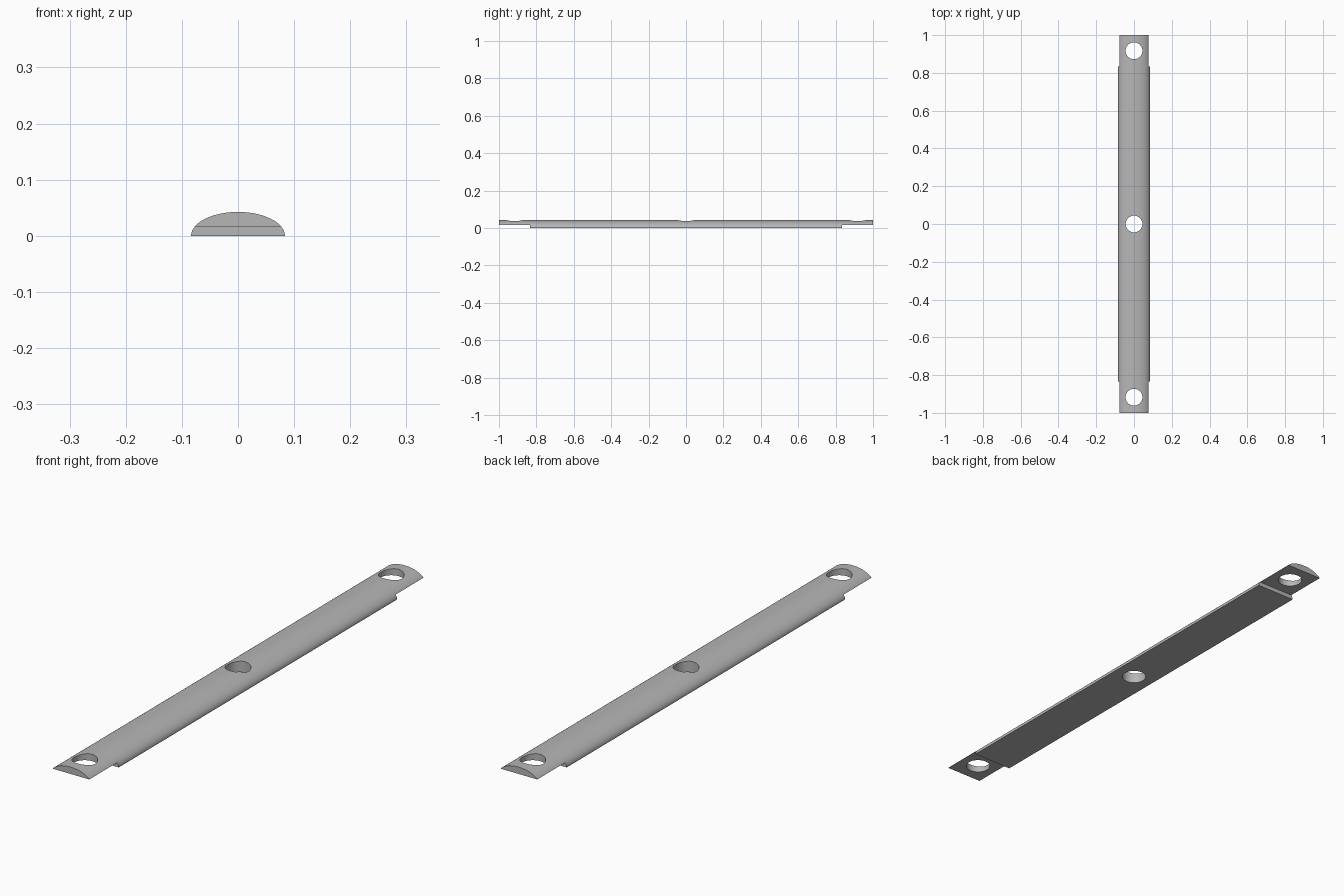
import bpy, bmesh, math

cube = bpy.data.objects.get("Cube")
if cube:
    bpy.data.objects.remove(cube, do_unlink=True)

HALF_WIDTH, HEIGHT, HALF_LENGTH = 0.0835, 0.0425, 1.0
NOTCH_Y, NOTCH_Z = 0.833, 0.0165
HOLE_RADIUS, HOLE_Y = 0.0445, 0.917
SEGMENTS = 48

grey = bpy.data.materials.new("plain grey")
grey.use_nodes = True
colour = (0.47, 0.47, 0.47, 1)
grey.diffuse_color = colour
grey.node_tree.nodes["Principled BSDF"].inputs["Base Color"].default_value = colour

# Domed bar: half-ellipse profile extruded along y
bm = bmesh.new()
angles = [math.pi * i / SEGMENTS for i in range(SEGMENTS + 1)]
profile = bm.faces.new([bm.verts.new((HALF_WIDTH * math.cos(a), -HALF_LENGTH,
                                      HEIGHT * math.sin(a))) for a in angles])
ext = bmesh.ops.extrude_face_region(bm, geom=[profile])
bmesh.ops.translate(bm, vec=(0, 2 * HALF_LENGTH, 0),
                    verts=[v for v in ext["geom"] if isinstance(v, bmesh.types.BMVert)])
bmesh.ops.recalc_face_normals(bm, faces=bm.faces)
mesh = bpy.data.meshes.new("domed_bar")
bm.to_mesh(mesh)
bm.free()
bar = bpy.data.objects.new("domed_bar", mesh)
bpy.context.collection.objects.link(bar)
mesh.materials.append(grey)


def cut(cutter):
    """Subtract the cutter from the bar, then discard it."""
    cutter.hide_render = True
    cutter.data.materials.append(grey)
    mod = bar.modifiers.new("cut", 'BOOLEAN')
    mod.operation, mod.solver, mod.object = 'DIFFERENCE', 'EXACT', cutter
    bpy.ops.object.select_all(action='DESELECT')
    bar.select_set(True)
    bpy.context.view_layer.objects.active = bar
    bpy.ops.object.modifier_apply(modifier=mod.name)
    bpy.data.objects.remove(cutter, do_unlink=True)


# Underside notches that thin both ends
for side in (-1, 1):
    bpy.ops.mesh.primitive_cube_add(size=1, location=(0, side * (NOTCH_Y + 0.2), NOTCH_Z - 0.1))
    notch = bpy.context.object
    notch.name = "notch_cutter"
    notch.scale = (0.4, 0.4, 0.2)
    cut(notch)

# Three vertical through holes
for y in (-HOLE_Y, 0, HOLE_Y):
    bpy.ops.mesh.primitive_cylinder_add(vertices=64, radius=HOLE_RADIUS, depth=0.3,
                                        location=(0, y, 0))
    bpy.context.object.name = "hole_cutter"
    cut(bpy.context.object)

bar.select_set(True)
bpy.context.view_layer.objects.active = bar
bpy.ops.object.shade_smooth_by_angle(angle=math.radians(30))
